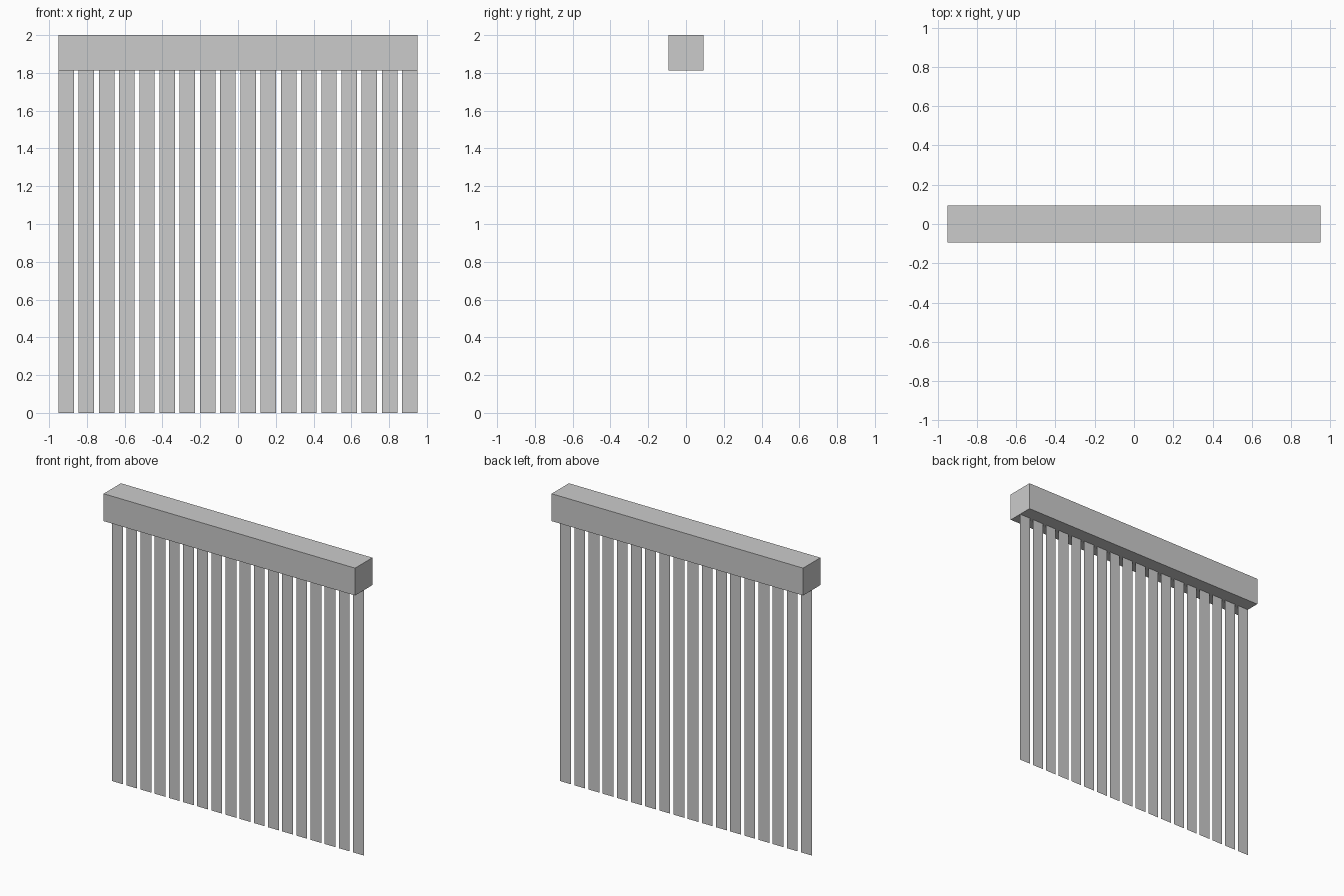
import bpy

if "Cube" in bpy.data.objects:
    bpy.data.objects.remove(bpy.data.objects["Cube"])

HALF_W = 0.951      # half of the overall width
RAIL = 0.187        # square section of the head rail
TOP = 2.0
COUNT = 18
SLAT_W = 0.082


def mesh_object(name, verts, faces):
    mesh = bpy.data.meshes.new(name)
    mesh.from_pydata(verts, [], faces)
    obj = bpy.data.objects.new(name, mesh)
    bpy.context.collection.objects.link(obj)
    return obj


# Head rail: long square box
bpy.ops.mesh.primitive_cube_add(size=1, location=(0, 0, TOP - RAIL / 2))
rail = bpy.context.object
rail.name = "head_rail"
rail.scale = (2 * HALF_W, RAIL, RAIL)
bpy.ops.object.transform_apply(location=False, rotation=False, scale=True)

# Hanging slats: paper-thin vertical strips under the middle of the rail
pitch = (2 * HALF_W - SLAT_W) / (COUNT - 1)
for i in range(COUNT):
    x0 = -HALF_W + i * pitch
    x1 = x0 + SLAT_W
    z1 = TOP - RAIL
    mesh_object(f"slat_{i + 1:02d}",
                [(x0, 0, 0), (x1, 0, 0), (x1, 0, z1), (x0, 0, z1)],
                [(0, 1, 2, 3)])
